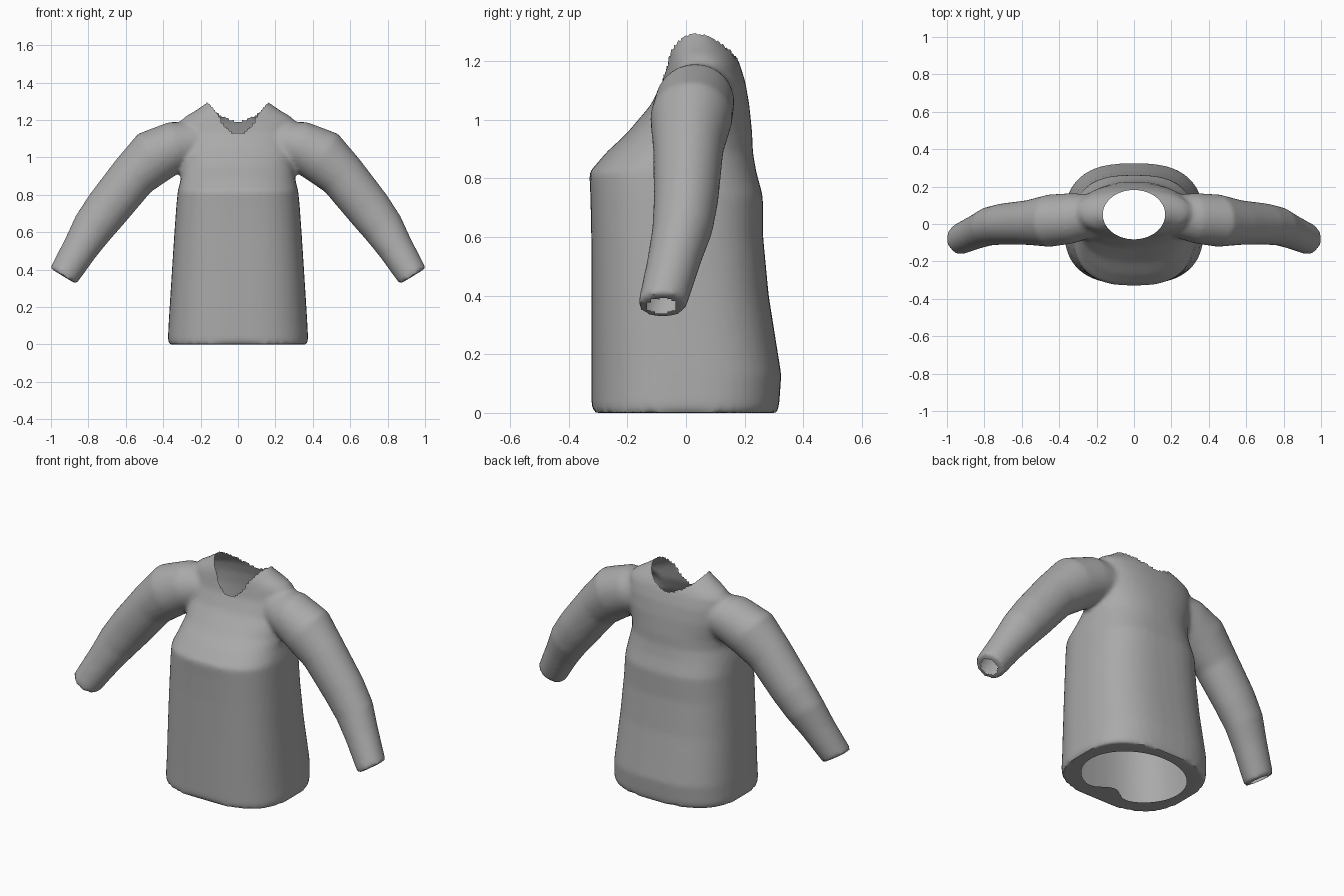
import bpy, bmesh, math
from mathutils import Vector

cube = bpy.data.objects.get("Cube")
if cube:
    bpy.data.objects.remove(cube)

SIDES = 48
cloth = bpy.data.materials.new("grey cloth")
cloth.use_nodes = True
grey = (0.4, 0.4, 0.4, 1)
cloth.diffuse_color = grey
cloth.node_tree.nodes["Principled BSDF"].inputs["Base Color"].default_value = grey


def loft(bm, rings):
    """Closed tube through a list of rings of points."""
    loops = [[bm.verts.new(p) for p in ring] for ring in rings]
    for a, b in zip(loops, loops[1:]):
        for i in range(SIDES):
            j = (i + 1) % SIDES
            bm.faces.new((a[i], a[j], b[j], b[i]))
    bm.faces.new(loops[0][::-1])
    bm.faces.new(loops[-1])


def rounded(v, n):
    return math.copysign(abs(v) ** (2 / n), v)


def body_ring(z, half, front, back, n):
    mid, depth = (front + back) / 2, (back - front) / 2
    angles = [2 * math.pi * i / SIDES for i in range(SIDES)]
    return [Vector((half * rounded(math.cos(a), n),
                    mid + depth * rounded(math.sin(a), n), z)) for a in angles]


def sleeve_ring(center, along, r, ry, side):
    across = Vector((-along.z, 0, along.x))
    pts = []
    for i in range(SIDES):
        a = 2 * math.pi * i / SIDES
        p = center + across * r * math.cos(a) + Vector((0, ry * math.sin(a), 0))
        pts.append(Vector((p.x * side, p.y, p.z)))
    return pts


bm = bmesh.new()

# Body: height, half width, front, back, squareness
body = [
    (0.0, .372, -.32, .312, 2.7), (.03, .375, -.322, .318, 2.7),
    (.13, .37, -.322, .325, 2.7), (.4, .353, -.322, .282, 2.7),
    (.6, .34, -.323, .263, 2.7), (.74, .33, -.326, .262, 2.7),
    (.82, .322, -.33, .24, 2.6), (.89, .305, -.27, .228, 2.4),
    (.95, .30, -.205, .226, 2.3), (1.05, .31, -.12, .216, 2.3),
    (1.13, .31, -.08, .202, 2.3), (1.19, .31, -.066, .183, 2.2),
    (1.22, .28, -.062, .17, 2.1), (1.255, .22, -.055, .148, 2),
    (1.295, .165, -.04, .12, 2), (1.33, .11, -.01, .09, 2),
]
loft(bm, [body_ring(*row) for row in body])

# Sleeves: x, y, z, radius in profile, radius in depth
sleeve = [
    (.2, .045, 1.08, .11, .11), (.33, .03, 1.06, .135, .135),
    (.45, .018, 1.005, .148, .14), (.56, .008, .90, .127, .12),
    (.70, 0, .725, .121, .11), (.775, -.012, .625, .112, .103),
    (.84, -.04, .52, .096, .092), (.935, -.082, .365, .082, .083),
]
centers = [Vector(row[:3]) for row in sleeve]
for side in (-1, 1):
    rings = []
    for i, row in enumerate(sleeve):
        along = centers[min(i + 1, len(sleeve) - 1)] - centers[max(i - 1, 0)]
        along.y = 0
        rings.append(sleeve_ring(centers[i], along.normalized(), row[3], row[4], side))
    loft(bm, rings)
bmesh.ops.recalc_face_normals(bm, faces=bm.faces)

mesh = bpy.data.meshes.new("shirt")
bm.to_mesh(mesh)
bm.free()
shirt = bpy.data.objects.new("shirt", mesh)
bpy.context.collection.objects.link(shirt)

# Merge into one soft skin
remesh = shirt.modifiers.new("merge", "REMESH")
remesh.mode = "VOXEL"
remesh.voxel_size = 0.014
soften = shirt.modifiers.new("soften", "SMOOTH")
soften.factor = 0.5
soften.iterations = 5
graph = bpy.context.evaluated_depsgraph_get()
skin = bpy.data.meshes.new_from_object(shirt.evaluated_get(graph))
shirt.modifiers.clear()
shirt.data = skin

# Openings: each returns a value below 1 inside the hole
cuff = centers[-1]
cuff_axis = (centers[-1] - centers[-2]).normalized()


def neck(p):
    if p.z < 1.0:
        return 9
    return math.hypot(p.x / .167, (p.y - .05) / .132)


def hem(p):
    if p.z > .02:
        return 9
    notch = .09 * math.exp(-(p.x / .09) ** 2) if p.y < 0 else 0
    return math.hypot(p.x / .30, p.y / (.25 - notch))


def cuffs(p):
    d = Vector((abs(p.x), p.y, p.z)) - cuff
    if d.dot(cuff_axis) < -.035:
        return 9
    return (d - cuff_axis * d.dot(cuff_axis)).length / .05


bm = bmesh.new()
bm.from_mesh(skin)
for hole in (neck, hem, cuffs):
    doomed = [f for f in bm.faces if hole(f.calc_center_median()) < 1]
    rim = {v for f in doomed for v in f.verts}
    bmesh.ops.delete(bm, geom=doomed, context="FACES")
    # Pull the ragged rim onto the outline
    for v in rim:
        if not v.is_valid:
            continue
        if hole is neck:
            k = 1 / neck(v.co)
            v.co.x *= k
            v.co.y = .05 + (v.co.y - .05) * k
        elif hole is hem and hem(v.co) < 2:
            k = 1 / hem(v.co)
            v.co.x *= k
            v.co.y *= k
low = min(v.co.z for v in bm.verts)
for v in bm.verts:
    v.co.z -= low
bm.to_mesh(skin)
bm.free()

skin.materials.clear()
skin.materials.append(cloth)
bpy.ops.object.select_all(action="DESELECT")
shirt.select_set(True)
bpy.context.view_layer.objects.active = shirt
bpy.ops.object.shade_smooth_by_angle(angle=math.radians(40))
